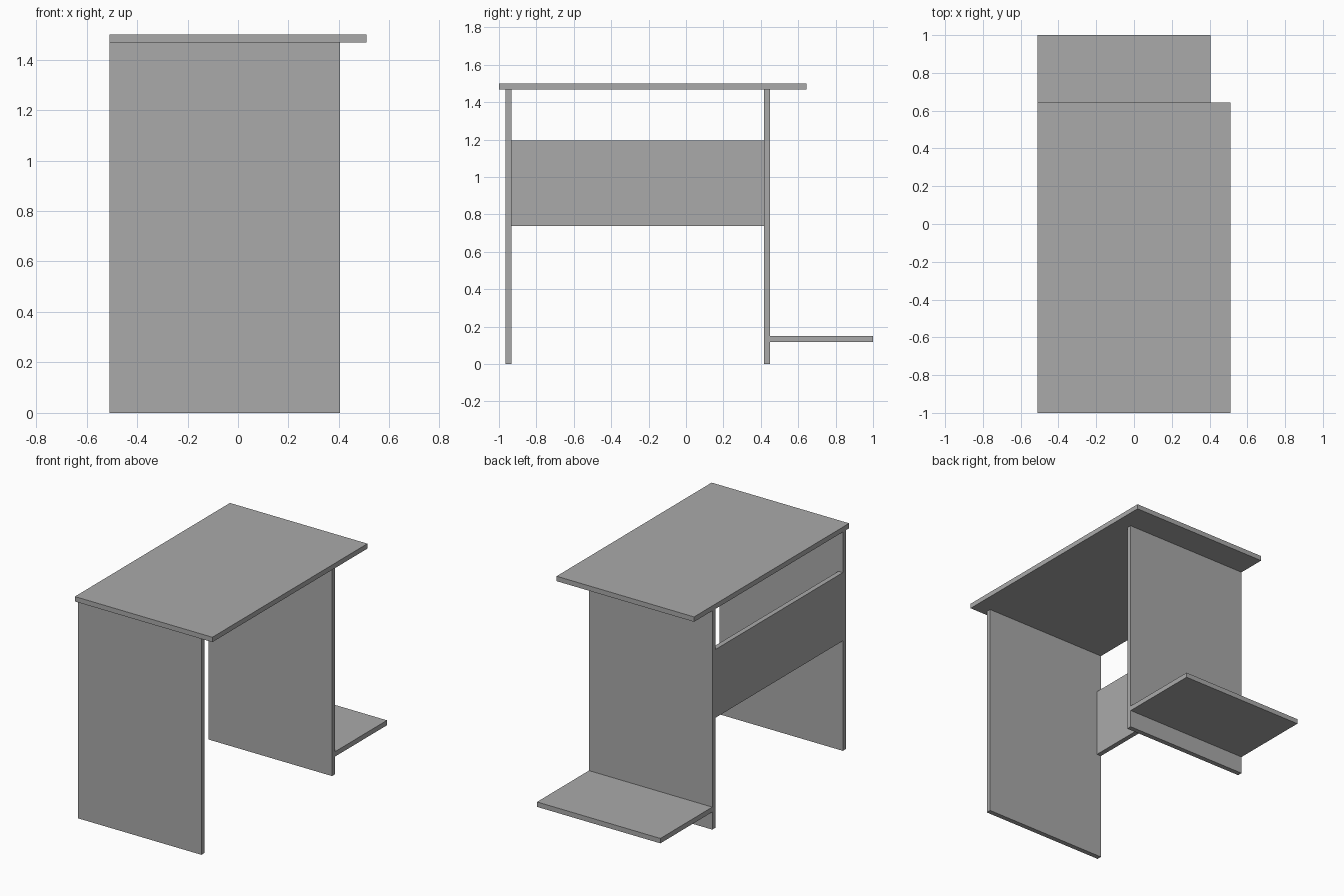
import bpy

# Remove the default cube
cube = bpy.data.objects.get("Cube")
if cube:
    bpy.data.objects.remove(cube, do_unlink=True)

# Single board colour
grey = bpy.data.materials.new("board grey")
grey.use_nodes = True
colour = (0.4, 0.4, 0.4, 1.0)
grey.diffuse_color = colour
grey.node_tree.nodes["Principled BSDF"].inputs["Base Color"].default_value = colour


def board(name, x, y, z):
    """Flat rectangular board given its (min, max) extent on each axis."""
    spans = (x, y, z)
    bpy.ops.mesh.primitive_cube_add(size=1, location=[(a + b) / 2 for a, b in spans])
    obj = bpy.context.object
    obj.name = obj.data.name = name
    obj.scale = [b - a for a, b in spans]
    bpy.ops.object.transform_apply(location=False, rotation=False, scale=True)
    obj.data.materials.append(grey)
    return obj


T = 0.033                # board thickness
SIDE, INNER = -0.51, 0.405   # shared x extent of the supports
HEIGHT = 1.5
FRONT, BACK = -0.966, 0.45   # outer faces of the two supports
depth = (SIDE, INNER)
under = HEIGHT - T

# Worktop, overhanging on the open side and at both ends
board("desk_top", (SIDE, -SIDE), (-1.0, 0.643), (under, HEIGHT))

# Full-height supports
board("front_support", depth, (FRONT, FRONT + T), (0, under))
board("back_support", depth, (BACK - T, BACK), (0, under))

# Stretcher panel joining the supports, flush with their edges
board("stretcher_panel", (SIDE, SIDE + T), (FRONT + T, BACK - T), (0.737, 1.195))

# Low shelf behind the back support
board("low_shelf", depth, (BACK, 1.0), (0.118, 0.118 + T))
